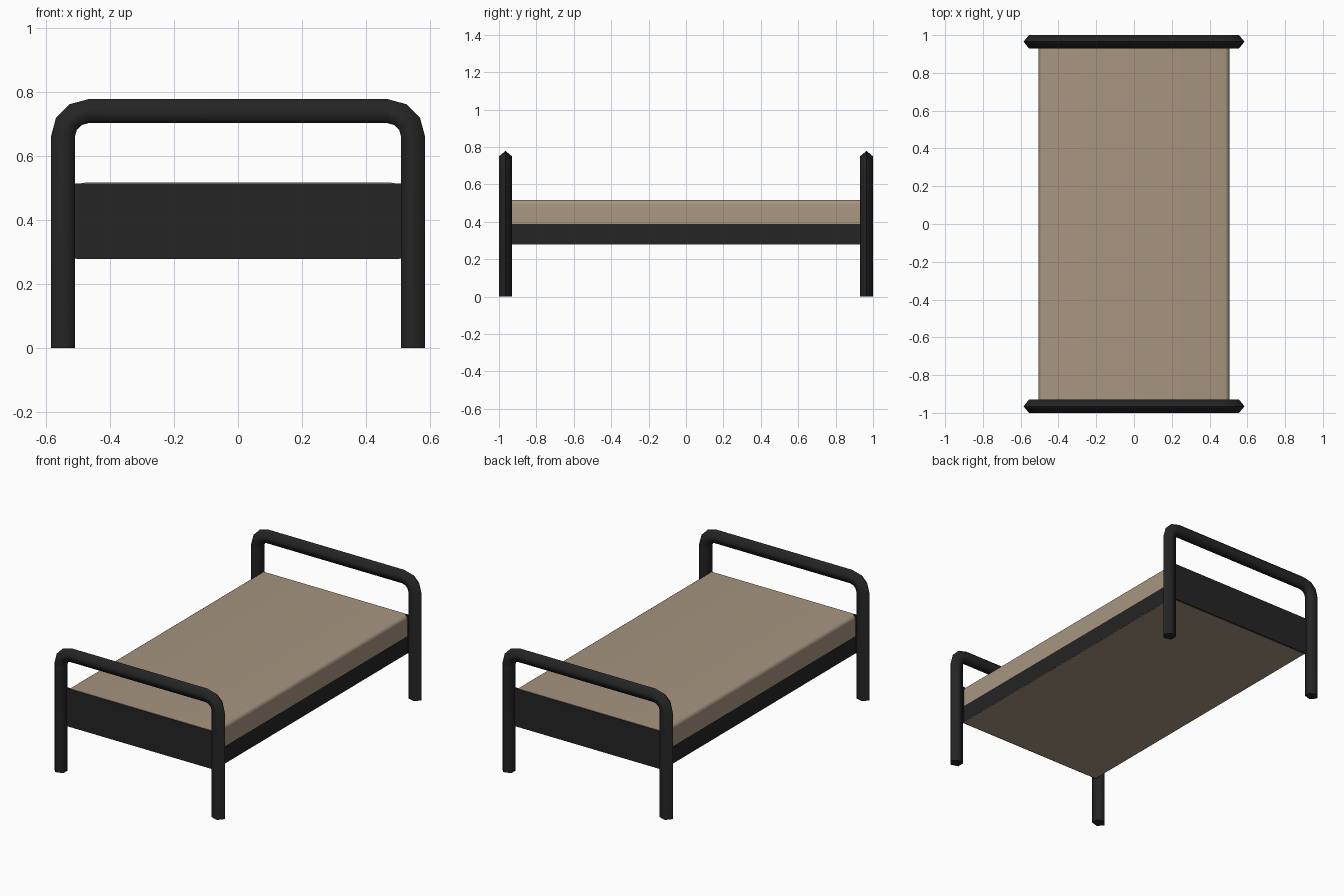
import bpy, bmesh, math
from mathutils import Vector

if "Cube" in bpy.data.objects:
    bpy.data.objects.remove(bpy.data.objects["Cube"])


def material(name, rgb):
    m = bpy.data.materials.new(name)
    m.diffuse_color = (*rgb, 1)
    m.use_nodes = True
    m.node_tree.nodes["Principled BSDF"].inputs["Base Color"].default_value = m.diffuse_color
    return m


BLACK = material("black_metal", (0.018, 0.018, 0.018))
BEIGE = material("beige_fabric", (0.385, 0.30, 0.215))


def finish(bm, name, mat, smooth=None):
    bmesh.ops.recalc_face_normals(bm, faces=bm.faces)
    me = bpy.data.meshes.new(name)
    bm.to_mesh(me)
    bm.free()
    me.materials.append(mat)
    ob = bpy.data.objects.new(name, me)
    bpy.context.collection.objects.link(ob)
    if smooth:
        bpy.ops.object.select_all(action='DESELECT')
        ob.select_set(True)
        bpy.context.view_layer.objects.active = ob
        bpy.ops.object.shade_smooth_by_angle(angle=math.radians(smooth))
    return ob


def box(name, mat, x, y, z):
    bm = bmesh.new()
    bmesh.ops.create_cube(bm, size=1)
    for v in bm.verts:
        v.co = [a[0] + (c + 0.5) * (a[1] - a[0]) for c, a in zip(v.co, (x, y, z))]
    return finish(bm, name, mat)


# Bent five-sided tube: two legs and a top rail in one sweep
def end_frame(name, y):
    R, RY, bend, cx, cz = 0.0415, 0.0368, 0.0775, 0.466, 0.6595
    angles = [math.radians(a) for a in (0, 30, 60, 90)]
    half = [(cx + bend * math.cos(a), cz + bend * math.sin(a), a) for a in angles]
    path = [(cx + bend, 0.0, 0.0)] + half
    path += [(-x, z, math.pi - a) for x, z, a in reversed(path)]
    bm = bmesh.new()
    rings = []
    for x, z, a in path:
        out = Vector((math.cos(a), 0, math.sin(a)))
        ring = []
        for k in range(5):
            t = math.tau * k / 5
            p = Vector((x, y + RY * math.sin(t), z)) + out * R * math.cos(t)
            ring.append(bm.verts.new(p))
        rings.append(ring)
    for r0, r1 in zip(rings, rings[1:]):
        for k in range(5):
            n = (k + 1) % 5
            bm.faces.new((r0[k], r0[n], r1[n], r1[k]))
    bm.faces.new(rings[0])
    bm.faces.new(rings[-1])
    finish(bm, name, BLACK, 75)


# Frames and end panels at both ends
for label, s in (("front", -1), ("back", 1)):
    end_frame(label + "_frame", s * 0.965)
    box(label + "_panel", BLACK, (-0.512, 0.512), sorted((s * 0.94, s * 0.953)), (0.28, 0.515))

# Side rails
for label, s in (("left", -1), ("right", 1)):
    box(label + "_rail", BLACK, sorted((s * 0.485, s * 0.505)), (-0.945, 0.945), (0.281, 0.387))

# Underside board
box("underside_board", BEIGE, (-0.504, 0.504), (-0.945, 0.945), (0.278, 0.284))

# Mattress with softened long top edges
bm = bmesh.new()
bmesh.ops.create_cube(bm, size=1)
for v in bm.verts:
    v.co = (v.co.x * 1.01, v.co.y * 1.9, 0.4515 + v.co.z * 0.131)
edges = [e for e in bm.edges if all(v.co.z > 0.45 for v in e.verts)
         and abs(e.verts[0].co.x - e.verts[1].co.x) < 1e-4]
bmesh.ops.bevel(bm, geom=edges, offset=0.025, segments=4, profile=0.5, affect='EDGES')
finish(bm, "mattress", BEIGE, 50)
